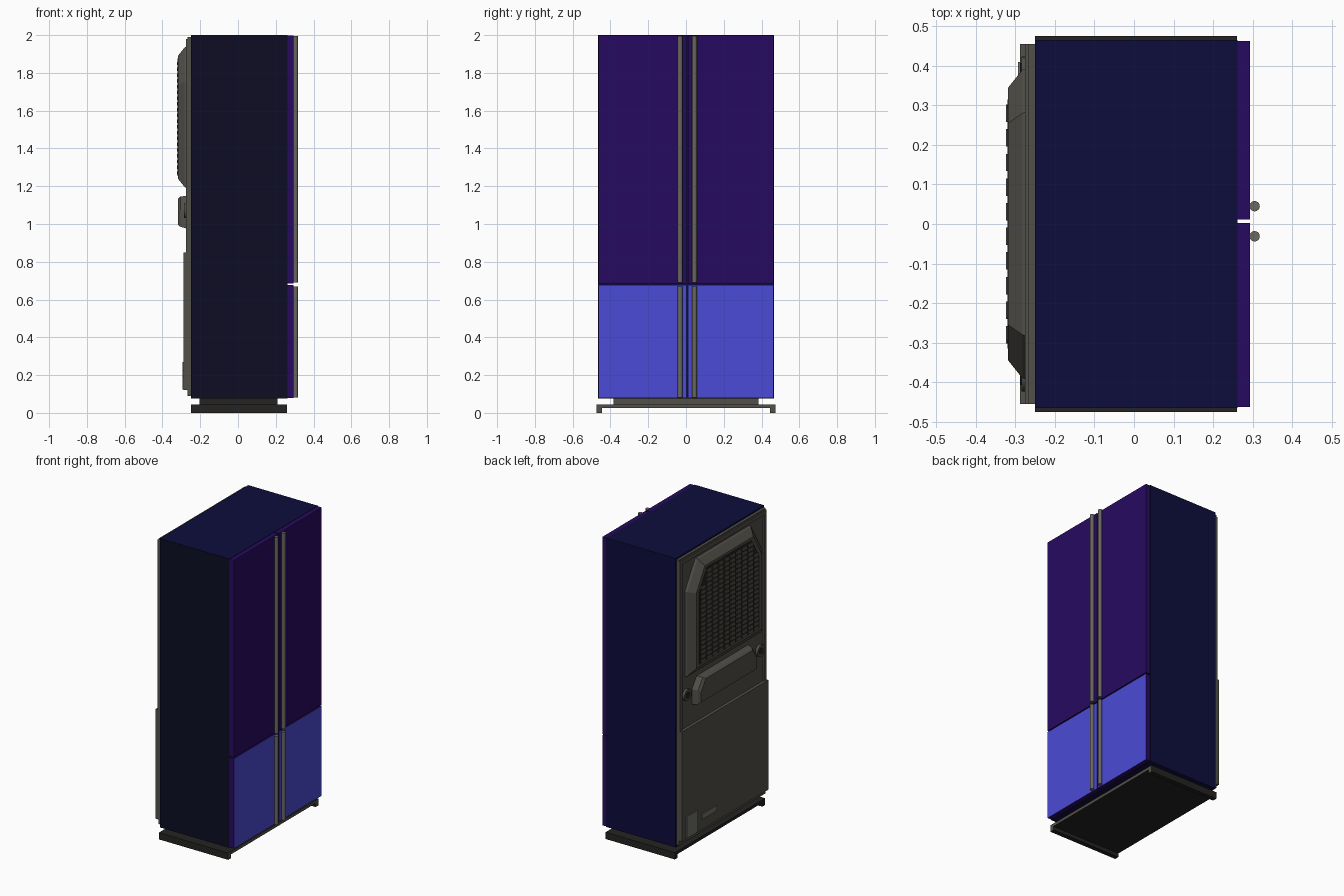
import bpy, bmesh, math

if "Cube" in bpy.data.objects:
    bpy.data.objects.remove(bpy.data.objects["Cube"])

def mat(name, r, g, b):
    m = bpy.data.materials.new(name)
    m.diffuse_color = (r, g, b, 1)
    m.use_nodes = True
    m.node_tree.nodes["Principled BSDF"].inputs["Base Color"].default_value = m.diffuse_color
    return m

NAVY = mat("navy", 0.004, 0.004, 0.045)
DARK_NAVY = mat("dark navy", 0.004, 0.0042, 0.017)
PURPLE = mat("deep purple", 0.02, 0.003, 0.115)
BLUE = mat("bright blue", 0.07, 0.07, 0.68)
GREY = mat("warm grey", 0.085, 0.08, 0.068)
DARK = mat("charcoal", 0.018, 0.017, 0.016)
LIGHT = mat("light grey", 0.17, 0.165, 0.15)
STEEL = mat("handle grey", 0.14, 0.135, 0.115)

def finish(bm, name, mats, rule=None):
    bmesh.ops.recalc_face_normals(bm, faces=bm.faces[:])
    bm.normal_update()
    if rule:
        for f in bm.faces:
            f.material_index = rule(f.normal)
    me = bpy.data.meshes.new(name)
    bm.to_mesh(me)
    bm.free()
    for m in mats:
        me.materials.append(m)
    ob = bpy.data.objects.new(name, me)
    bpy.context.collection.objects.link(ob)
    return ob

def add_box(bm, x, y, z):
    vs = bmesh.ops.create_cube(bm, size=1)["verts"]
    for v in vs:
        for i, (a, b) in enumerate((x, y, z)):
            v.co[i] = a if v.co[i] < 0 else b

def box(name, x, y, z, *mats, rule=None):
    bm = bmesh.new()
    add_box(bm, x, y, z)
    return finish(bm, name, mats, rule)

def loft(name, rings, m):
    """Join equal-length (y, z) outlines given at x depths; cap both ends."""
    bm = bmesh.new()
    loops = [[bm.verts.new((x, y, z)) for y, z in pts] for x, pts in rings]
    n = len(loops[0])
    for a, b in zip(loops, loops[1:]):
        for i in range(n):
            j = (i + 1) % n
            bm.faces.new((a[i], a[j], b[j], b[i]))
    bm.faces.new(loops[0])
    bm.faces.new(loops[-1])
    return finish(bm, name, [m])

def cut_rect(y0, y1, z0, z1, cy, cz):
    """Rectangle outline with its two top corners cut off."""
    return [(y0, z0), (y1, z0), (y1, z1 - cz), (y1 - cy, z1), (y0 + cy, z1), (y0, z1 - cz)]

def cylinder(name, loc, r, depth, rot, m, sides=24):
    bpy.ops.mesh.primitive_cylinder_add(vertices=sides, radius=r, depth=depth, location=loc, rotation=rot)
    ob = bpy.context.object
    ob.name = name
    ob.data.materials.append(m)
    bpy.ops.object.shade_smooth_by_angle()
    return ob

# Base: plate, side runners and plinth
end_grey = lambda n: 1 if n.x > 0.5 else 0
box("base_plate", (-0.25, 0.26), (-0.445, 0.445), (0.025, 0.045), DARK, GREY, rule=end_grey)
for s, side in ((-1, "front"), (1, "rear")):
    box(side + "_runner", (-0.25, 0.26), sorted((s * 0.445, s * 0.475)), (0, 0.045), DARK, GREY, rule=end_grey)
box("plinth", (-0.205, 0.21), (-0.385, 0.385), (0.045, 0.076), DARK, GREY, rule=end_grey)

# Cabinet, darker on its front side
box("cabinet", (-0.25, 0.262), (-0.465, 0.465), (0.076, 2.0), NAVY, DARK_NAVY,
    rule=lambda n: 1 if n.y < -0.5 else 0)

# Doors and handles
for y0, y1, hy, side in ((-0.462, 0.003, -0.031, "left"), (0.011, 0.462, 0.045, "right")):
    box(side + "_upper_door", (0.262, 0.293), (y0, y1), (0.685, 1.998), PURPLE)
    box(side + "_lower_door", (0.262, 0.293), (y0, y1), (0.078, 0.677), PURPLE, BLUE,
        rule=lambda n: 1 if n.x > 0.5 else 0)
    for z0, z1, level in ((0.082, 0.67, "lower"), (0.69, 1.995, "upper")):
        cylinder(f"{side}_{level}_handle", (0.305, hy, (z0 + z1) / 2), 0.013, z1 - z0, (0, 0, 0), STEEL)

# Back panel with raised frame and lower cover
box("back_panel", (-0.268, -0.25), (-0.455, 0.455), (0.09, 1.99), GREY)
for s, side in ((-1, "front"), (1, "rear")):
    box(side + "_back_frame", (-0.276, -0.268), sorted((s * 0.43, s * 0.455)), (0.85, 1.98), GREY)
box("back_frame_top", (-0.276, -0.268), (-0.43, 0.43), (1.955, 1.98), GREY)
box("lower_back_cover", (-0.288, -0.268), (-0.455, 0.455), (0.12, 0.85), GREY)
box("service_plate", (-0.293, -0.287), (0.29, 0.41), (0.125, 0.27), LIGHT)
box("service_slot", (-0.293, -0.287), (0.09, 0.25), (0.19, 0.225), LIGHT)

# Vent housing with sloping edges
loft("vent_housing", [(-0.268, cut_rect(-0.395, 0.395, 1.19, 1.94, 0.11, 0.18)),
                      (-0.282, cut_rect(-0.39, 0.39, 1.195, 1.935, 0.11, 0.18)),
                      (-0.318, cut_rect(-0.345, 0.345, 1.24, 1.89, 0.09, 0.15))], GREY)
loft("vent_screen", [(-0.317, cut_rect(-0.315, 0.315, 1.255, 1.875, 0.08, 0.13)),
                     (-0.3195, cut_rect(-0.315, 0.315, 1.255, 1.875, 0.08, 0.13))], DARK)

# Louvre grid on the vent
bm = bmesh.new()
for r in range(20):
    z = 1.27 + r * 0.0305
    reach = 0.3 if z < 1.74 else 0.3 - (z - 1.74) * 0.6
    for c in range(10):
        y = -0.28 + c * 0.0622
        if abs(y) < reach:
            add_box(bm, (-0.324, -0.318), (y - 0.022, y + 0.022), (z - 0.009, z + 0.009))
finish(bm, "vent_louvres", [GREY])

# Raised box under the vent, with round knobs beside it
loft("middle_housing", [(-0.268, cut_rect(-0.32, 0.32, 0.975, 1.15, 0.05, 0.07)),
                        (-0.305, cut_rect(-0.31, 0.31, 0.985, 1.145, 0.05, 0.07)),
                        (-0.318, cut_rect(-0.295, 0.295, 0.995, 1.135, 0.05, 0.07))], GREY)
for y, side in ((-0.385, "front"), (0.385, "rear")):
    cylinder(side + "_back_knob", (-0.275, y, 1.07), 0.038, 0.02, (0, math.pi / 2, 0), GREY)
    cylinder(side + "_back_knob_cap", (-0.283, y, 1.07), 0.022, 0.008, (0, math.pi / 2, 0), DARK)
